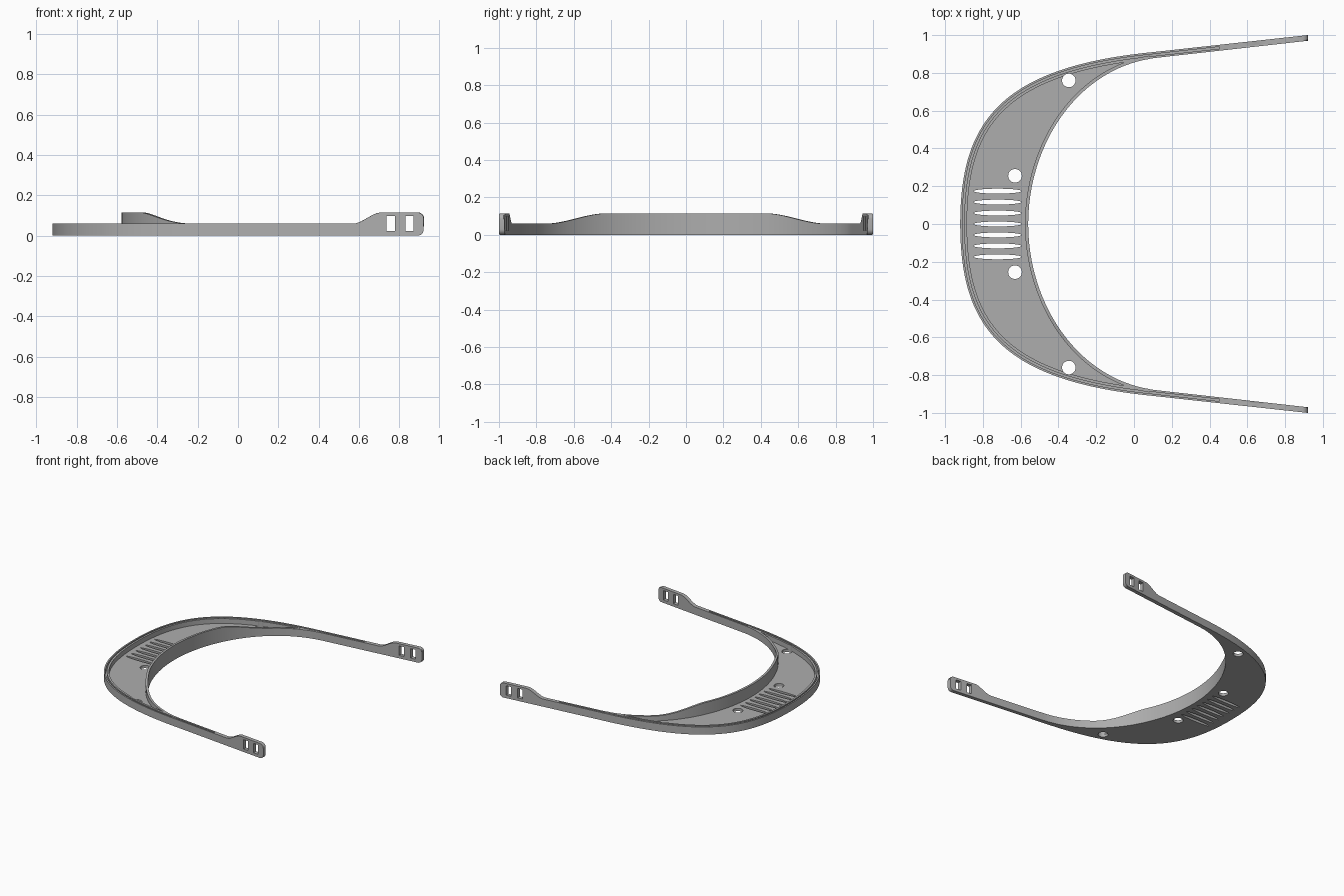
import bpy, bmesh, math
from mathutils import Vector, Matrix
from mathutils.geometry import interpolate_bezier

cube = bpy.data.objects.get("Cube")
if cube:
    bpy.data.objects.remove(cube, do_unlink=True)

RIM, TALL, FLOOR = 0.06, 0.115, 0.022
TIP, CORNER = 0.92, 0.03

grey = bpy.data.materials.new("plain_grey")
grey.use_nodes = True
colour = (0.42, 0.42, 0.42, 1)
grey.diffuse_color = colour
grey.node_tree.nodes["Principled BSDF"].inputs["Base Color"].default_value = colour


def smooth(a, b, v):
    t = min(max((v - a) / (b - a), 0), 1)
    return t * t * (3 - 2 * t)


def edge_path(points, end):
    """Curved front of the band followed by a straight arm."""
    p = [Vector((x, y, 0)) for x, y in points]
    path = interpolate_bezier(*p, 72)
    start, end = path[-1], Vector((*end, 0))
    xs = [0.2, 0.3, 0.45, 0.55] + [0.57 + 0.013 * k for k in range(11)]
    xs += [TIP - CORNER + CORNER * math.sin(k * math.pi / 12) for k in range(7)]
    return path + [start.lerp(end, (x - start.x) / (end.x - start.x)) for x in xs]


def normals(path):
    """Sideways directions pointing towards the inside of the band."""
    result = []
    for k in range(len(path)):
        d = path[min(k + 1, len(path) - 1)] - path[max(k - 1, 0)]
        if k == 0:
            d = Vector((0, 1, 0))
        result.append(Vector((d.y, -d.x, 0)).normalized())
    return result


outer = edge_path([(-0.92, 0), (-0.92, 0.53), (-0.72, 0.83), (0.1, 0.91)], (TIP, 1.0))
inner = edge_path([(-0.56, 0), (-0.56, 0.42), (-0.3, 0.83), (0.12, 0.88)], (TIP, 0.97))


def section(o, i, no, ni, grooved, pocketed):
    """Closed cross-section: outer lip, groove, second lip, pocket, inner wall."""
    w = (o - i).length
    over = max(o.x - (TIP - CORNER), 0)
    bite = CORNER - math.sqrt(max(CORNER ** 2 - over ** 2, 0))
    top = RIM + (TALL - RIM) * smooth(0.57, 0.71, o.x) - bite
    wall = max(top, RIM + (TALL - RIM) * (1 - smooth(0.42, 0.74, i.y)))
    if o.x > 0.5:
        wall = top
    groove = FLOOR if grooved else top
    floor = FLOOR if pocketed else top
    a, b, c = (o + no * min(d, w * f) for d, f in ((0.011, 0.33), (0.021, 0.66), (0.036, 0.8)))
    e = i - ni * min(0.017, w * 0.1 if not pocketed else w * 0.3)
    steps = [(o, bite), (o, top), (a, top), (a, groove), (b, groove), (b, top),
             (c, top), (c, floor), (e, floor), (e, wall), (i, wall), (i, bite)]
    return [Vector((p.x, p.y, z)) for p, z in steps]


# Sections along one side; a change of state gets two sections for a sharp step
half, last = [], None
for o, i, no, ni in zip(outer, inner, normals(outer), normals(inner)):
    state = (o.x < 0.31, (o - i).length > 0.06)
    if last and state != last:
        half.append(section(o, i, no, ni, *last))
    half.append(section(o, i, no, ni, *state))
    last = state
mirrored = [[Vector((p.x, -p.y, p.z)) for p in s] for s in reversed(half[1:])]

bm = bmesh.new()
rings = [[bm.verts.new(p) for p in s] for s in mirrored + half]
count = len(rings[0])
for r, s in zip(rings, rings[1:]):
    for k in range(count):
        n = (k + 1) % count
        bm.faces.new((r[k], r[n], s[n], s[k]))
bm.faces.new(rings[0])
bm.faces.new(rings[-1])
bmesh.ops.remove_doubles(bm, verts=bm.verts, dist=0.00005)
bmesh.ops.dissolve_degenerate(bm, edges=bm.edges, dist=0.00005)
bmesh.ops.recalc_face_normals(bm, faces=bm.faces)
mesh = bpy.data.meshes.new("headband")
bm.to_mesh(mesh)
bm.free()
headband = bpy.data.objects.new("headband", mesh)
bpy.context.collection.objects.link(headband)
mesh.materials.append(grey)

# Cutters: round holes, vent slits and strap windows
cut = bmesh.new()


def round_cut(x, y, rx, ry):
    m = Matrix.Translation((x, y, 0)) @ Matrix.Diagonal((rx, ry, 1, 1))
    bmesh.ops.create_cone(cut, cap_ends=True, segments=32, radius1=1, radius2=1,
                          depth=0.5, matrix=m)


for side in (-1, 1):
    round_cut(-0.63, side * 0.255, 0.036, 0.036)
    round_cut(-0.345, side * 0.76, 0.036, 0.036)
    for x in (0.757, 0.85):
        m = Matrix.Translation((x, side, 0.06)) @ Matrix.Diagonal((0.042, 0.3, 0.074, 1))
        bmesh.ops.create_cube(cut, size=1, matrix=m)
for k in range(-3, 4):
    round_cut(-0.722, k * 0.058, 0.127, 0.013)
cut_mesh = bpy.data.meshes.new("hole_cutter")
cut.to_mesh(cut_mesh)
cut.free()
cutter = bpy.data.objects.new("hole_cutter", cut_mesh)
bpy.context.collection.objects.link(cutter)
cutter.hide_render = True

mod = headband.modifiers.new("holes", "BOOLEAN")
mod.operation, mod.solver, mod.object = "DIFFERENCE", "EXACT", cutter
bpy.ops.object.select_all(action="DESELECT")
headband.select_set(True)
bpy.context.view_layer.objects.active = headband
bpy.ops.object.modifier_apply(modifier=mod.name)
bpy.data.objects.remove(cutter, do_unlink=True)
bpy.ops.object.shade_smooth_by_angle(angle=math.radians(30))
